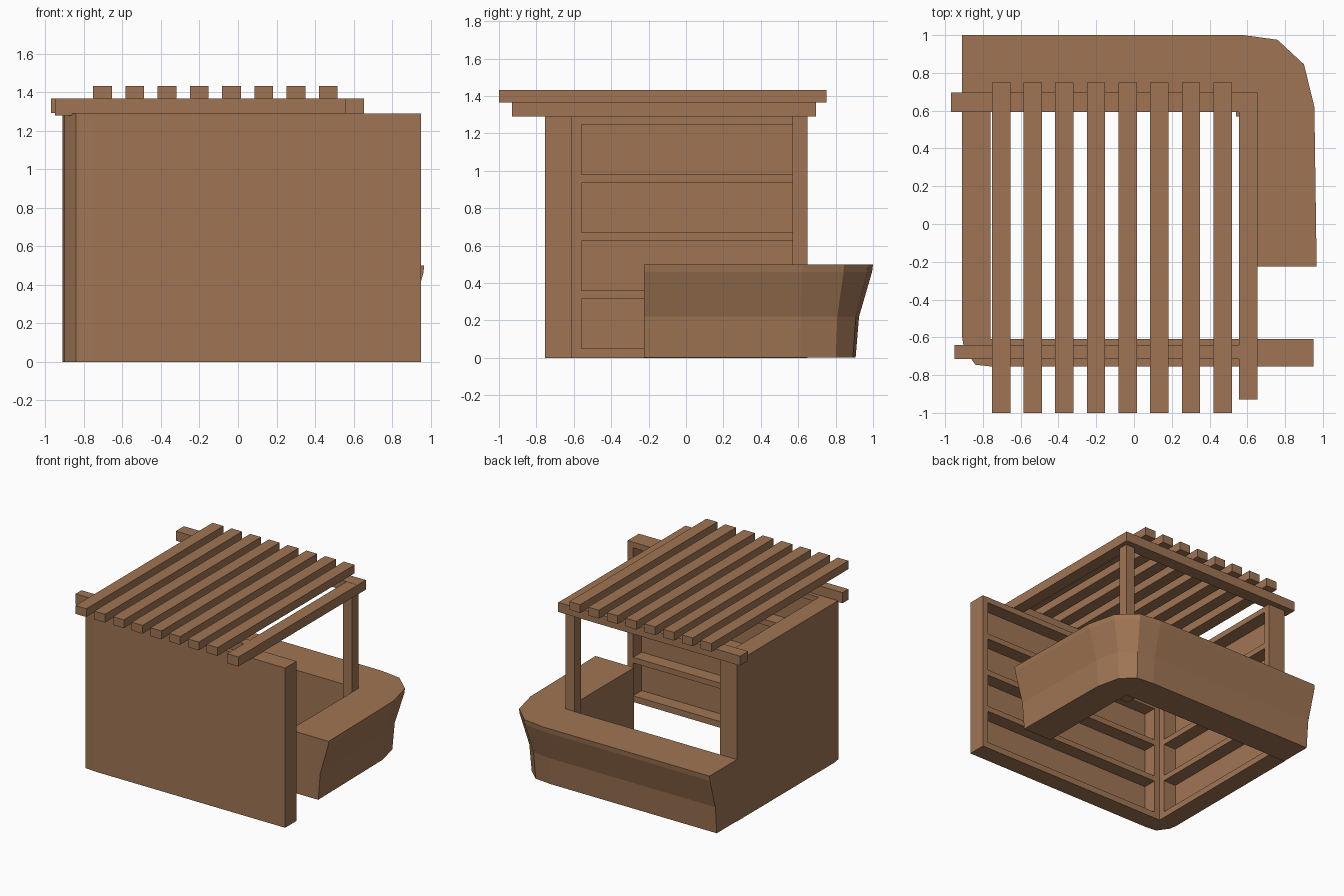
import bpy, bmesh
from mathutils import Vector

if "Cube" in bpy.data.objects:
    bpy.data.objects.remove(bpy.data.objects["Cube"])

wood = bpy.data.materials.new("brown_wood")
wood.diffuse_color = (0.35, 0.178, 0.088, 1)
wood.use_nodes = True
wood.node_tree.nodes["Principled BSDF"].inputs["Base Color"].default_value = wood.diffuse_color


def finish(name, bm):
    bmesh.ops.recalc_face_normals(bm, faces=bm.faces)
    me = bpy.data.meshes.new(name)
    bm.to_mesh(me)
    bm.free()
    me.materials.append(wood)
    ob = bpy.data.objects.new(name, me)
    bpy.context.collection.objects.link(ob)
    return ob


def add_box(bm, x, y, z):
    vs = bmesh.ops.create_cube(bm, size=1)["verts"]
    for v in vs:
        v.co = [(r[0] + r[1]) / 2 + c * (r[1] - r[0]) for r, c in zip((x, y, z), v.co)]


def box(name, x, y, z):
    bm = bmesh.new()
    add_box(bm, x, y, z)
    return finish(name, bm)


def loft(name, rings):
    """Closed solid through stacked outlines."""
    bm = bmesh.new()
    vr = [[bm.verts.new(p) for p in r] for r in rings]
    n = len(vr[0])
    for a, b in zip(vr, vr[1:]):
        for i in range(n):
            j = (i + 1) % n
            bm.faces.new((a[i], a[j], b[j], b[i]))
    bm.faces.new(vr[0][::-1])
    bm.faces.new(vr[-1])
    return finish(name, bm)


# L-shaped wall with a rounded outer corner
plan = [(0.95, -0.755), (0.95, -0.61), (-0.76, -0.61), (-0.76, 0.65), (-0.91, 0.65),
        (-0.91, -0.60), (-0.90, -0.66), (-0.84, -0.745), (-0.75, -0.755)]
wall = loft("shelf_wall", [[(x, y, z) for x, y in plan] for z in (0, 1.29)])

# Shelf recesses: four rows on each inner face
bm = bmesh.new()
for i in range(4):
    z = (0.05 + 0.31 * i, 0.315 + 0.31 * i)
    add_box(bm, (-0.71, 0.90), (-0.72, -0.55), z)
    add_box(bm, (-0.87, -0.70), (-0.56 + 0.02, 0.60), z)
bm.free()
for side, x, y in (("front", (-0.71, 0.90), (-0.72, -0.55)),
                   ("left", (-0.87, -0.70), (-0.56, 0.60))):
    bm = bmesh.new()
    for i in range(4):
        add_box(bm, x, y, (0.05 + 0.31 * i, 0.315 + 0.31 * i))
    cutter = finish(side + "_shelf_cutter", bm)
    cutter.hide_render = True
    cutter.hide_viewport = True
    cutter.display_type = 'WIRE'
    m = wall.modifiers.new(side + "_shelves", 'BOOLEAN')
    m.operation = 'DIFFERENCE'
    m.solver = 'EXACT'
    m.object = cutter

# Bar counter: outer edge flares outwards towards the top
outer = [((0.967, -0.225), (1, 0)), ((0.955, 0.62), (1, 0.08)), ((0.90, 0.845), (0.88, 0.48)),
         ((0.76, 0.975), (0.45, 0.89)), ((0.58, 1.0), (0.05, 1)), ((-0.91, 1.0), (0, 1))]
inner = [(-0.91, 0.65), (0.62, 0.65), (0.62, -0.225)]
rings = []
for z, d in ((0.003, 0.093), (0.22, 0.075), (0.46, 0.005), (0.5, 0)):
    ring = [Vector(p) - d * Vector(n) for p, n in outer] + [Vector(p) for p in inner]
    rings.append([(p.x, p.y, z) for p in ring])
loft("bar_counter", rings)

# Corner post and roof beams
box("corner_post", (0.54, 0.62), (0.57, 0.65), (0, 1.29))
box("right_beam", (0.555, 0.655), (-0.93, 0.692), (1.29, 1.367))
box("back_beam", (-0.97, 0.655), (0.592, 0.695), (1.291, 1.368))
box("front_beam", (-0.95, 0.556), (-0.715, -0.64), (1.28, 1.366))

# Roof slats
for i in range(8):
    x = -0.752 + i * 0.1675
    box(f"roof_slat_{i + 1}", (x, x + 0.097), (-1.0, 0.75), (1.366, 1.433))
